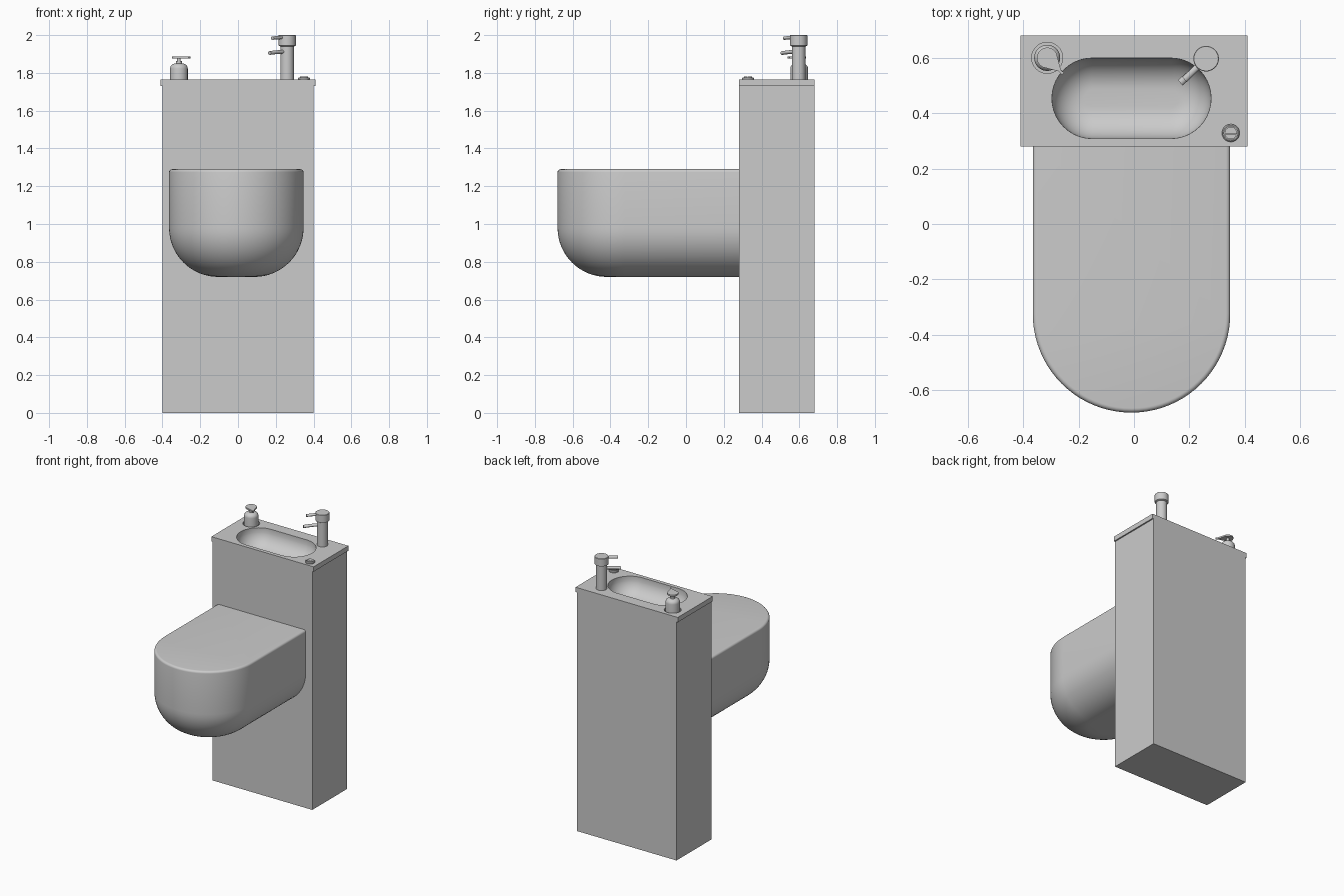
import bpy, bmesh, math
from mathutils import Vector

cube = bpy.data.objects.get("Cube")
if cube:
    bpy.data.objects.remove(cube, do_unlink=True)

grey = bpy.data.materials.new("light grey")
grey.use_nodes = True
COLOUR = (0.6, 0.6, 0.6, 1)
grey.diffuse_color = COLOUR
grey.node_tree.nodes["Principled BSDF"].inputs["Base Color"].default_value = COLOUR

TOP = 1.765          # worktop height
CX = -0.009          # centre line of both bowls


def finish(name, bm, smooth=True):
    bmesh.ops.recalc_face_normals(bm, faces=bm.faces)
    mesh = bpy.data.meshes.new(name)
    bm.to_mesh(mesh)
    bm.free()
    mesh.materials.append(grey)
    ob = bpy.data.objects.new(name, mesh)
    bpy.context.collection.objects.link(ob)
    if smooth:
        smooth_shade(ob)
    return ob


def smooth_shade(ob):
    bpy.ops.object.select_all(action='DESELECT')
    ob.select_set(True)
    bpy.context.view_layer.objects.active = ob
    bpy.ops.object.shade_smooth_by_angle(angle=math.radians(35))


def loft(name, rings):
    """Skin equal-length point rings and cap both ends."""
    bm = bmesh.new()
    loops = [[bm.verts.new(p) for p in ring] for ring in rings]
    n = len(loops[0])
    for a, b in zip(loops, loops[1:]):
        for i in range(n):
            j = (i + 1) % n
            bm.faces.new((a[i], a[j], b[j], b[i]))
    bm.faces.new(loops[0])
    bm.faces.new(loops[-1])
    return finish(name, bm)


def box(name, lo, hi):
    bm = bmesh.new()
    bmesh.ops.create_cube(bm, size=1)
    lo, hi = Vector(lo), Vector(hi)
    for v in bm.verts:
        v.co = (lo + hi) / 2 + v.co * (hi - lo)
    return finish(name, bm, False)


def lathe(name, x, y, profile, n=40):
    def ring(r, z):
        return [(x + r * math.cos(2 * math.pi * i / n),
                 y + r * math.sin(2 * math.pi * i / n), z) for i in range(n)]
    return loft(name, [ring(r, z) for r, z in profile])


def fillet(radius, floor, steps=12):
    """Inset and height pairs going up a quarter-round from a flat floor."""
    angles = [i * math.pi / 2 / steps for i in range(steps + 1)]
    return [(radius * (1 - math.sin(a)), floor + radius * (1 - math.cos(a))) for a in angles]


def cut(ob, *cutters):
    for c in cutters:
        mod = ob.modifiers.new("cut", 'BOOLEAN')
        mod.operation, mod.solver, mod.object = 'DIFFERENCE', 'EXACT', c
        bpy.context.view_layer.objects.active = ob
        bpy.ops.object.modifier_apply(modifier=mod.name)
    smooth_shade(ob)


# Cabinet and worktop
cabinet = box("cabinet", (-0.4, 0.28, 0), (0.4, 0.68, 1.73))
worktop = box("worktop", (-0.41, 0.28, 1.73), (0.41, 0.68, TOP))


# Basin recess: rounded slot with a coved floor
def slot(r, z, n=20):
    pts = []
    for side in (1, -1):
        for i in range(n + 1):
            a = -math.pi / 2 + math.pi * i / n
            pts.append((CX + side * (0.142 + r * math.cos(a)), 0.453 + side * r * math.sin(a), z))
    return pts


basin = loft("basin_cutter", [slot(0.145 - d, z) for d, z in fillet(0.115, TOP - 0.125)]
             + [slot(0.145, TOP + 0.05)])
soap_hole = lathe("soap_hole_cutter", -0.313, 0.599, [(0.056, 1.745), (0.056, TOP + 0.05)])
cut(cabinet, basin)
cut(worktop, basin, soap_hole)
for helper in (basin, soap_hole):
    bpy.data.objects.remove(helper, do_unlink=True)


# Wall-hung toilet bowl: half-round plan, coved underside, softened lid edge
def u_plan(d, z, n=40):
    r, cy = 0.356 - d, -0.324
    arc = [(CX + r * math.cos(a), cy - r * math.sin(a), z)
           for a in (math.pi * i / n for i in range(n + 1))]
    return [(CX + r, 0.281, z)] + arc + [(CX - r, 0.281, z)]


lid_edge = [(0.016 * (1 - math.cos(a)), 1.274 + 0.016 * math.sin(a))
            for a in (i * math.pi / 10 for i in range(6))]
loft("toilet_bowl", [u_plan(d, z) for d, z in fillet(0.26, 0.72, 16) + lid_edge])

# Tap with lever and spout pointing into the basin
TAP = Vector((0.26, 0.596, 0))
lathe("tap_body", TAP.x, TAP.y, [(0.036, 1.76), (0.036, 1.945)])
lathe("tap_head", TAP.x, TAP.y, [(0.036, 1.94), (0.046, 1.945), (0.046, 1.998), (0.044, 2.0)])


def bar(name, start, end, z0, z1, w0, w1, h):
    """Tapered flat bar with a gentle droop."""
    path = Vector((end[0] - start[0], end[1] - start[1], 0))
    side = Vector((-path.y, path.x, 0)).normalized()
    rings = []
    for i in range(7):
        t = i / 6
        c = Vector((start[0], start[1], 0)) + path * t
        c.z = z0 + (z1 - z0) * t * t
        w = w0 + (w1 - w0) * t
        rings.append([c + side * (w * math.cos(a)) + Vector((0, 0, h * math.sin(a)))
                      for a in (2 * math.pi * k / 16 for k in range(16))])
    loft(name, rings)


bar("tap_lever", TAP, (0.182, 0.521), 1.988, 1.984, 0.011, 0.012, 0.009)
bar("tap_spout", TAP, (0.167, 0.509), 1.912, 1.905, 0.011, 0.013, 0.010)

# Soap dispenser
SOAP = (-0.313, 0.599)
shoulder = [(0.017 + 0.03 * math.cos(a), 1.822 + 0.028 * math.sin(a))
            for a in (i * math.pi / 16 for i in range(9))]
lathe("soap_bottle", *SOAP, [(0.047, 1.745)] + shoulder)
lathe("soap_neck", *SOAP, [(0.016, 1.845), (0.016, 1.862), (0.009, 1.863), (0.009, 1.882)], 24)

# Teardrop pump nozzle: round pad tapering to a tip
half = math.pi * 0.62
pad = [(0.037 * math.cos(a), 0.037 * math.sin(a))
       for a in (half * (i / 12 - 1) + math.pi for i in range(25))]
outline = pad + [(0.081, 0.005), (0.081, -0.005)]
c45 = math.sqrt(0.5)
nozzle = [[(SOAP[0] + c45 * (u + v), SOAP[1] + c45 * (v - u), z)
           for u, v in outline] for z in (1.877, 1.888)]
loft("soap_nozzle", nozzle)

# Flush button: collar and two split halves
BX, BY = 0.349, 0.328
lathe("flush_collar", BX, BY, [(0.032, TOP - 0.005), (0.032, 1.772), (0.028, 1.776),
                               (0.024, 1.776), (0.024, 1.770)], 32)
for name, lo, hi in (("flush_button_large", -0.16, math.pi + 0.16),
                     ("flush_button_small", math.pi + 0.24, 2 * math.pi - 0.24)):
    arc = [lo + (hi - lo) * i / 16 for i in range(17)]
    loft(name, [[(BX + 0.022 * math.cos(a), BY + 0.022 * math.sin(a), z) for a in arc]
                for z in (1.768, 1.780)])
